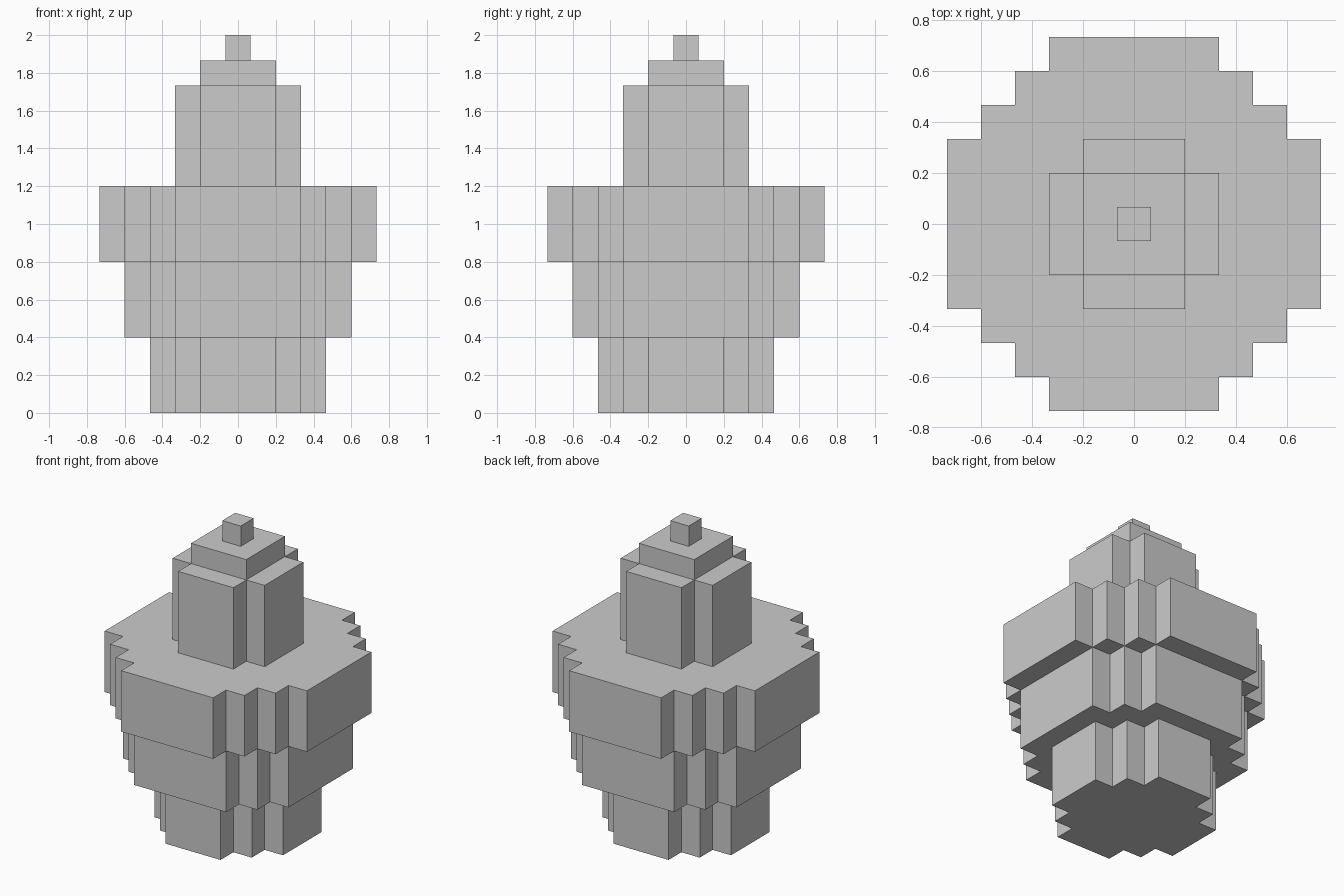
import bpy
import bmesh

if "Cube" in bpy.data.objects:
    bpy.data.objects.remove(bpy.data.objects["Cube"])

U = 2 / 15  # one block edge


def stepped_outline(outer, inner):
    """Outline with staircase corners, from half-width outer down to inner (in blocks)."""
    x, y = outer, inner
    corner = [(x, y)]
    while x > inner:
        x -= 1
        corner.append((x, y))
        y += 1
        corner.append((x, y))
    outline = []
    for _ in range(4):
        outline += corner
        corner = [(-py, px) for px, py in corner]
    return outline


def tier(name, outer, inner, bottom, height):
    bm = bmesh.new()
    verts = [bm.verts.new((x * U, y * U, bottom * U)) for x, y in stepped_outline(outer, inner)]
    base = bm.faces.new(verts)
    result = bmesh.ops.extrude_face_region(bm, geom=[base], use_keep_orig=True)
    top = [g for g in result["geom"] if isinstance(g, bmesh.types.BMVert)]
    bmesh.ops.translate(bm, verts=top, vec=(0, 0, height * U))
    bmesh.ops.recalc_face_normals(bm, faces=bm.faces)
    mesh = bpy.data.meshes.new(name)
    bm.to_mesh(mesh)
    bm.free()
    bpy.context.collection.objects.link(bpy.data.objects.new(name, mesh))


# Wide body, growing upwards
tier("lower_body", 3.5, 1.5, 0, 3)
tier("middle_body", 4.5, 2.5, 3, 3)
tier("upper_body", 5.5, 2.5, 6, 3)

# Narrow neck, cap and tip
tier("neck", 2.5, 1.5, 9, 4)
tier("cap", 1.5, 1.5, 13, 1)
tier("tip", 0.5, 0.5, 14, 1)
